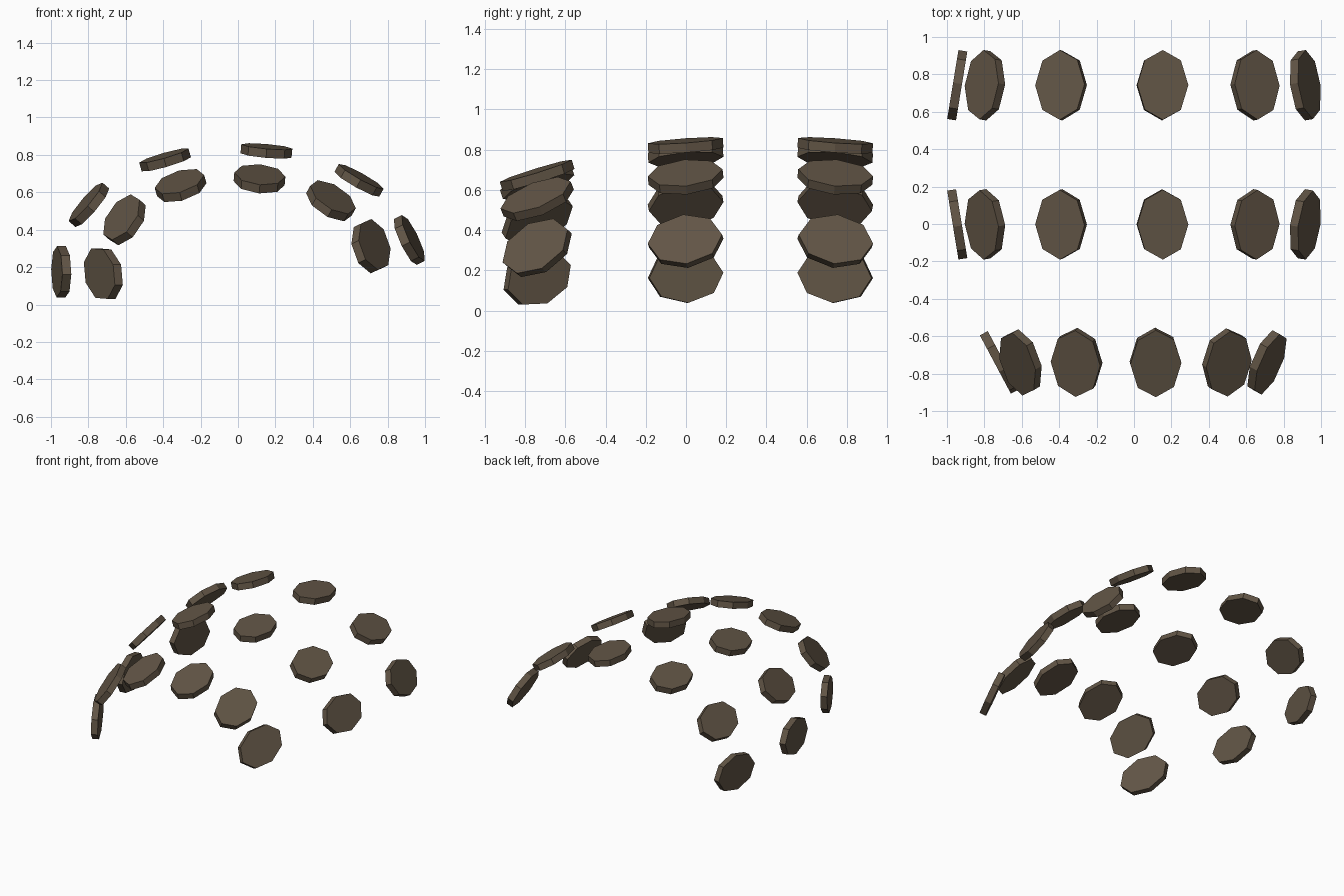
import bpy, bmesh
from math import radians, cos, sin, tan
from mathutils import Vector, Matrix

if "Cube" in bpy.data.objects:
    bpy.data.objects.remove(bpy.data.objects["Cube"])

mat = bpy.data.materials.new("dark_brown")
mat.diffuse_color = (0.12, 0.09, 0.06, 1)
mat.use_nodes = True
mat.node_tree.nodes["Principled BSDF"].inputs["Base Color"].default_value = mat.diffuse_color

# facing angle of each plate around the arch (left to right)
ANGLES = [180, 139, 106, 85, 61, 26]
# plate centres (x, z) for the wide arch and the smaller front arch
WIDE = [(-.945, .175), (-.797, .533), (-.39, .773), (.152, .821), (.647, .664), (.916, .345)]
SMALL = [(-.72, .165), (-.607, .453), (-.307, .636), (.115, .672), (.497, .555), (.711, .312)]


def plate(name, centre, angle, yaw, pitch):
    """Oval eight-sided plate, long axis front to back, facing out of the arch."""
    t = radians(angle)
    lean = tan(radians(yaw)) * cos(t) ** 2 + tan(radians(pitch)) * sin(t) ** 2
    n = Vector((cos(t), -lean, sin(t))).normalized()
    w = Vector((0, cos(radians(pitch)), sin(radians(pitch))))
    v = (w - n * w.dot(n)).normalized()
    u = v.cross(n)
    rot = Matrix((u, v, n)).transposed().to_4x4()
    bm = bmesh.new()
    bmesh.ops.create_cone(bm, cap_ends=True, segments=8, radius1=1, radius2=1, depth=1,
                          matrix=Matrix.Diagonal((.137, .187, .048, 1)))
    me = bpy.data.meshes.new(name)
    bm.to_mesh(me)
    bm.free()
    me.materials.append(mat)
    ob = bpy.data.objects.new(name, me)
    ob.matrix_world = Matrix.Translation(centre) @ rot
    bpy.context.collection.objects.link(ob)


# three rows: the back row leans the opposite way to the middle row
ROWS = [("front", SMALL, -.74, 28, 17), ("middle", WIDE, -.002, 9.3, 4), ("back", WIDE, .742, -9.3, -4)]
for row, points, y, yaw, pitch in ROWS:
    for i, ((x, z), a) in enumerate(zip(points, ANGLES)):
        plate(f"{row}_plate_{i + 1}", (x, y, z), a, yaw, pitch)
